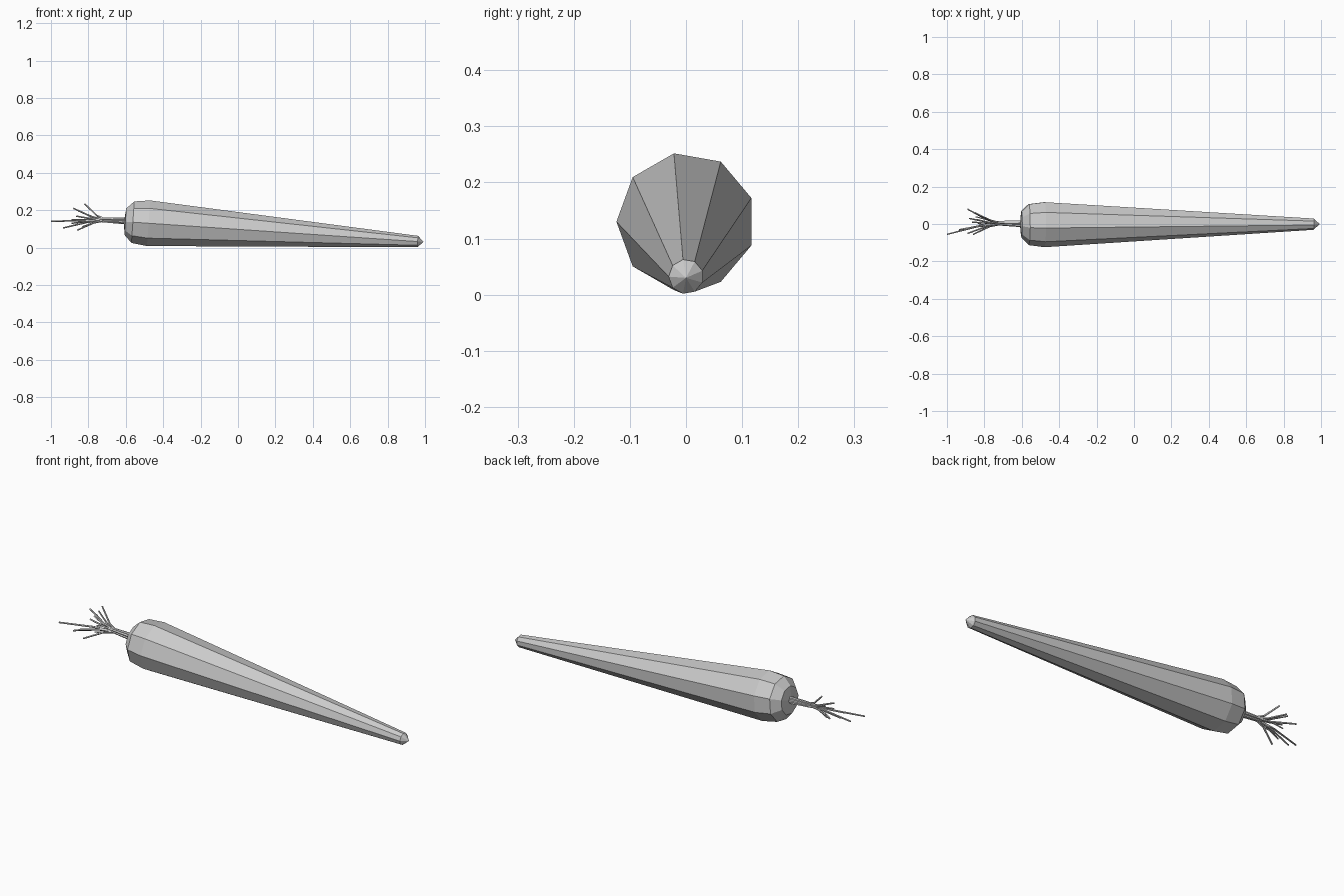
import bpy, bmesh, math
from mathutils import Vector, Matrix

cube = bpy.data.objects.get("Cube")
if cube:
    bpy.data.objects.remove(cube, do_unlink=True)

grey = bpy.data.materials.new("plain grey")
grey.use_nodes = True
colour = (0.6, 0.6, 0.6, 1)
grey.diffuse_color = colour
grey.node_tree.nodes["Principled BSDF"].inputs["Base Color"].default_value = colour


def loft(name, points, radii, sides, start, axis=None):
    """Skin a faceted tube over points; a zero radius closes to a point."""
    bm = bmesh.new()
    rings = []
    for i, (p, r) in enumerate(zip(points, radii)):
        p = Vector(p)
        d = axis or Vector(points[min(i + 1, len(points) - 1)]) - Vector(points[max(i - 1, 0)])
        d = d.normalized()
        side = Vector((0, 0, 1)).cross(d).normalized()
        up = d.cross(side)
        if r == 0:
            rings.append([bm.verts.new(p)])
            continue
        angles = [start + math.tau * k / sides for k in range(sides)]
        rings.append([bm.verts.new(p + (side * math.cos(a) + up * math.sin(a)) * r) for a in angles])
    for a, b in zip(rings, rings[1:]):
        for k in range(sides):
            n = (k + 1) % sides
            if len(a) == 1:
                bm.faces.new((a[0], b[n], b[k]))
            elif len(b) == 1:
                bm.faces.new((a[k], a[n], b[0]))
            else:
                bm.faces.new((a[k], a[n], b[n], b[k]))
    for ring in (rings[0], rings[-1]):
        if len(ring) > 1:
            bm.faces.new(ring)
    bmesh.ops.recalc_face_normals(bm, faces=bm.faces)
    mesh = bpy.data.meshes.new(name)
    bm.to_mesh(mesh)
    bm.free()
    mesh.materials.append(grey)
    obj = bpy.data.objects.new(name, mesh)
    bpy.context.collection.objects.link(obj)
    return obj


# Tapered nine-sided root, leaning down towards the tip
tip = Vector((0.993, 0, 0.030))
crown = Vector((-0.61, 0, 0.139))
axis = (tip - crown).normalized()
profile = [(0, 0), (0.008, 0.072), (0.048, 0.113), (0.132, 0.124), (1.574, 0.031), (1.606, 0)]
loft("carrot_root", [crown + axis * d for d, r in profile], [r for d, r in profile],
     9, math.radians(20), axis)

# Stalk bundle at the crown
for i in range(5):
    a = math.tau * i / 5
    off = Vector((0, math.cos(a), math.sin(a)))
    loft(f"stalk_{i + 1}", [Vector((-0.59, 0, 0.142)) + off * 0.012,
                            Vector((-0.74, 0.005, 0.149)) + off * 0.007],
         [0.008, 0.006], 5, 0)

# Thin stems fanning out of the bundle, with bends part way
tips = [(-1.0, -0.055, 0.14), (-0.935, -0.03, 0.105), (-0.88, 0.03, 0.21),
        (-0.82, 0.045, 0.235), (-0.865, 0.01, 0.168), (-0.86, -0.055, 0.093),
        (-0.89, 0.08, 0.15), (-0.89, -0.05, 0.13), (-0.85, 0.06, 0.195)]
for i, end in enumerate(tips):
    base = Vector((-0.70, 0.003, 0.147))
    end = Vector(end)
    bend = base.lerp(end, 0.45)
    bend.z = 0.6 * bend.z + 0.4 * base.z
    bend.y = 0.6 * bend.y + 0.4 * base.y
    loft(f"leaf_stem_{i + 1}", [base, bend, end], [0.006, 0.005, 0.004], 5, 0)
    if i in (2, 5, 6):
        twig = bend + Vector((-0.06, 0.015, 0.03 if i == 2 else -0.02))
        loft(f"twig_{i + 1}", [bend, twig], [0.004, 0.003], 5, 0)
